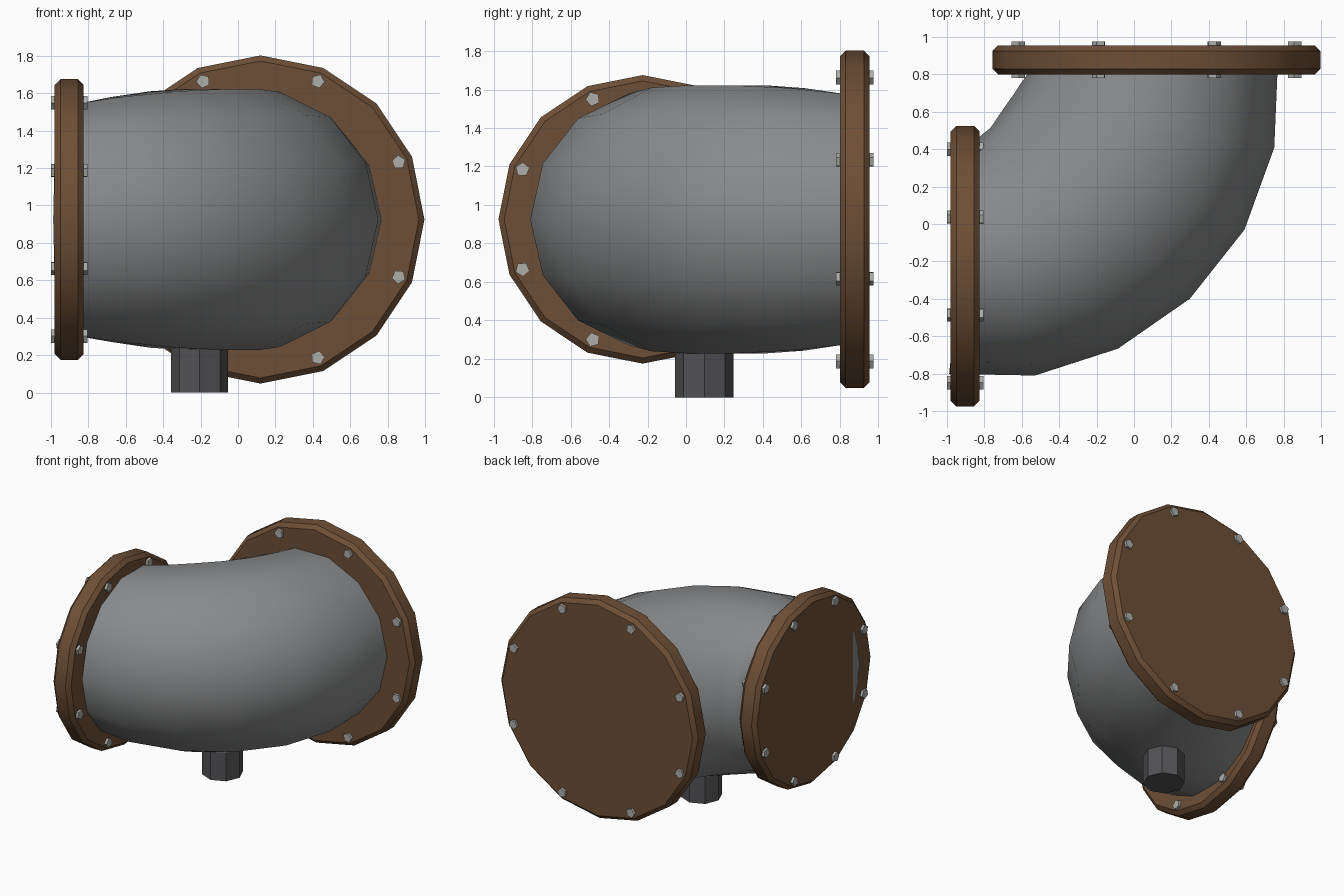
import bpy, math
from mathutils import Vector

if "Cube" in bpy.data.objects:
    bpy.data.objects.remove(bpy.data.objects["Cube"])

X, Y, Z = Vector((1, 0, 0)), Vector((0, 1, 0)), Vector((0, 0, 1))
MID_Z = 0.925  # height of the pipe axis


def material(name, rgb):
    m = bpy.data.materials.new(name)
    m.diffuse_color = (*rgb, 1)
    m.use_nodes = True
    m.node_tree.nodes["Principled BSDF"].inputs["Base Color"].default_value = m.diffuse_color
    return m


bronze = material("bronze brown", (0.155, 0.078, 0.037))
grey = material("pipe grey", (0.25, 0.255, 0.26))
dark = material("dark grey", (0.085, 0.085, 0.09))
steel = material("bolt steel", (0.42, 0.42, 0.40))


def ring(centre, u, v, r, n, phase=0.0):
    """n points on a circle in the plane of u and v"""
    return [centre + r * (math.cos(a) * u + math.sin(a) * v)
            for a in (phase + 2 * math.pi * i / n for i in range(n))]


def skin(name, rings, mat, smooth=None):
    """Closed, capped object through a series of rings"""
    n = len(rings[0])
    verts = [p for r in rings for p in r]
    faces = [(k * n + i, k * n + (i + 1) % n, (k + 1) * n + (i + 1) % n, (k + 1) * n + i)
             for k in range(len(rings) - 1) for i in range(n)]
    faces += [tuple(reversed(range(n))), tuple(range(len(verts) - n, len(verts)))]
    mesh = bpy.data.meshes.new(name)
    mesh.from_pydata(verts, [], faces)
    mesh.materials.append(mat)
    ob = bpy.data.objects.new(name, mesh)
    bpy.context.collection.objects.link(ob)
    if smooth:
        bpy.ops.object.select_all(action='DESELECT')
        bpy.context.view_layer.objects.active = ob
        ob.select_set(True)
        bpy.ops.object.shade_smooth_by_angle(angle=math.radians(smooth))
    return ob


def flange(name, start, u, v, r, bolt_r):
    """Bevelled 16-sided plate with eight through bolts"""
    axis, depth, b = u.cross(v), 0.155, 0.03
    profile = [(0, r - b), (b, r), (depth - b, r), (depth, r - b)]
    skin(name, [ring(start + d * axis, u, v, pr, 16) for d, pr in profile], bronze, 30)
    for i, p in enumerate(ring(start, u, v, bolt_r, 8, math.pi / 8)):
        skin(f"{name}_bolt_{i + 1}",
             [ring(p + d * axis, u, v, 0.038, 5, math.pi / 8 + i * math.pi / 4)
              for d in (-0.02, depth + 0.02)], steel)


flange("side_flange", Vector((-0.98, -0.225, MID_Z)), Y, Z, 0.75, 0.677)
flange("back_flange", Vector((0.12, 0.80, MID_Z)), Z, X, 0.877, 0.80)

# Elbow: (bend angle, bend radius, pipe radius), swelling in the middle
stations = [(-6, 0.985, 0.625), (10.2, 0.964, 0.672), (26.6, 0.937, 0.703),
            (43, 0.925, 0.715), (59.5, 0.922, 0.715), (76, 0.918, 0.70),
            (92, 0.923, 0.667)]
rings = []
for deg, bend, r in stations:
    a = math.radians(deg)
    out = Vector((math.sin(a), -math.cos(a), 0))
    rings.append(ring(Vector((-0.82, 0.80, MID_Z)) + bend * out, out, Z, r, 14))
for r in rings:
    r.reverse()  # keep normals outward
skin("elbow_pipe", rings, grey, 50)

# Drain stub standing on the ground
stub = Vector((-0.205, 0.095, 0))
skin("drain_stub", [ring(stub + h * Z, X, Y, 0.152, 8) for h in (0, 0.32)], dark)
